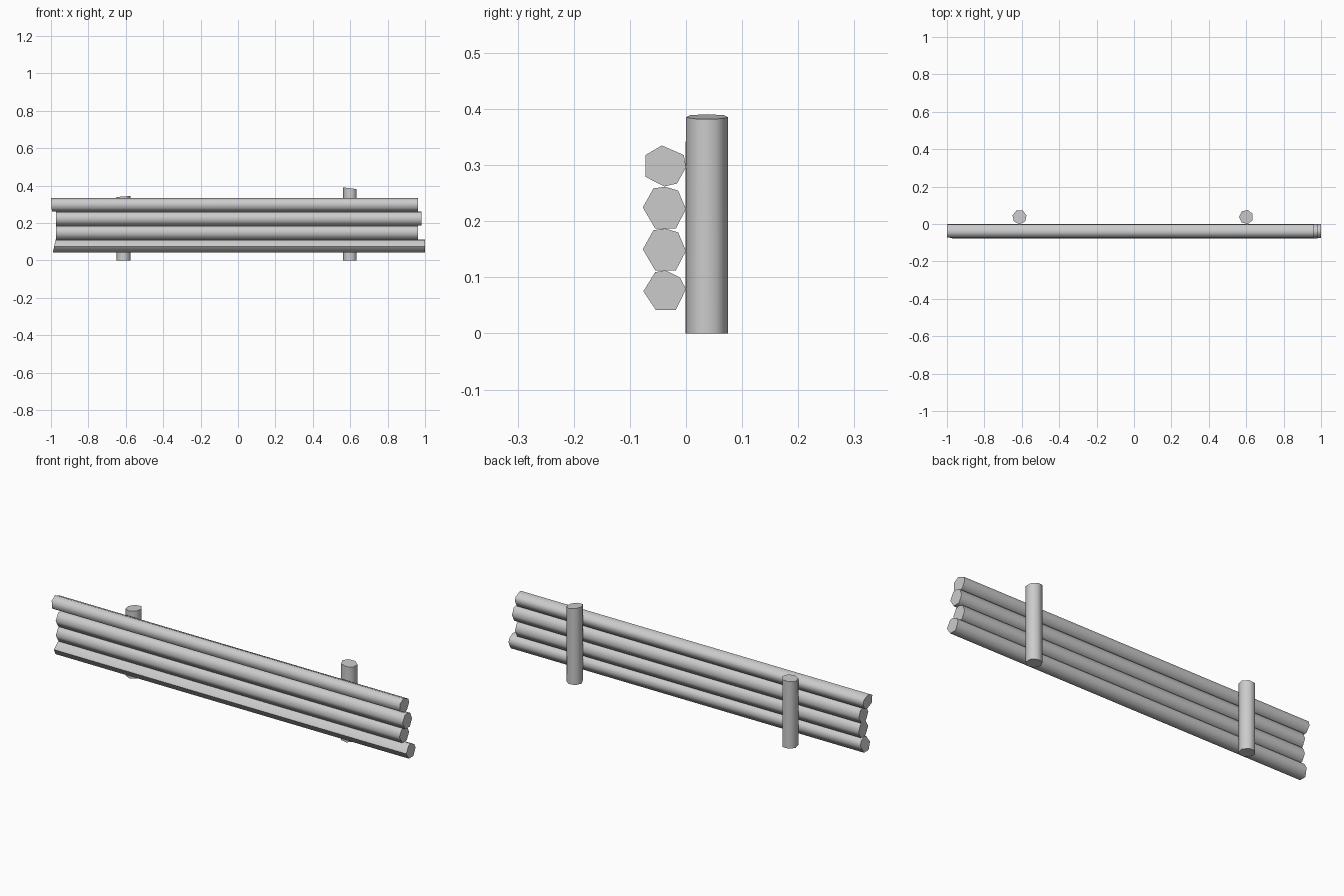
import bpy, bmesh, math

if "Cube" in bpy.data.objects:
    bpy.data.objects.remove(bpy.data.objects["Cube"])


def prism(name, low, high):
    """Closed prism between two matching rings of points, smooth along its sides."""
    bm = bmesh.new()
    a = [bm.verts.new(p) for p in low]
    b = [bm.verts.new(p) for p in high]
    n = len(a)
    for i in range(n):
        j = (i + 1) % n
        bm.faces.new((a[i], a[j], b[j], b[i])).smooth = True
    caps = [bm.faces.new(a[::-1]), bm.faces.new(b)]
    bmesh.ops.recalc_face_normals(bm, faces=bm.faces)
    mesh = bpy.data.meshes.new(name)
    bm.to_mesh(mesh)
    bm.free()
    obj = bpy.data.objects.new(name, mesh)
    bpy.context.collection.objects.link(obj)
    bpy.ops.object.select_all(action='DESELECT')
    obj.select_set(True)
    bpy.context.view_layer.objects.active = obj
    bpy.ops.object.shade_smooth_by_angle(angle=math.radians(65))
    return obj


# Rough seven-sided log sections (y, z)
base = [(-.076, .075), (-.054, .042), (-.018, .042), (0, .079),
        (-.011, .100), (-.037, .1125), (-.055, .109)]
middle = [(-.077, .150), (-.055, .1125), (-.018, .1125), (0, .147),
          (-.014, .180), (-.037, .187), (-.058, .184)]
upper = [(y, z + .0745) for y, z in middle]
top = [(-.072, .318), (-.043, .335), (-.004, .318), (0, .296),
       (-.016, .267), (-.039, .262), (-.072, .279)]

# Rails: section, left end (at low z, at high z), right end
rails = [("bottom_log", base, (-.99, -.975), 1.0),
         ("lower_middle_log", middle, (-.972, -.972), .963),
         ("upper_middle_log", upper, (-.974, -.972), .98),
         ("top_log", top, (-.995, -1.0), .963)]
for name, sec, (x0, x1), right in rails:
    zs = [z for _, z in sec]
    lo, span = min(zs), max(zs) - min(zs)
    prism(name, [(x0 + (x1 - x0) * (z - lo) / span, y, z) for y, z in sec],
          [(right, y, z) for y, z in sec])


# Posts with slightly sloping tops
def post(name, cx, height, slope, turn):
    r = .0385
    ring = [(r * math.cos(turn + i * math.tau / 7), r * math.sin(turn + i * math.tau / 7))
            for i in range(7)]
    prism(name, [(cx + x, .0375 + y, 0) for x, y in ring],
          [(cx + x, .0375 + y, height + slope * x) for x, y in ring])


post("left_post", -.612, .342, .07, .22)
post("right_post", .60, .386, -.12, .45)
